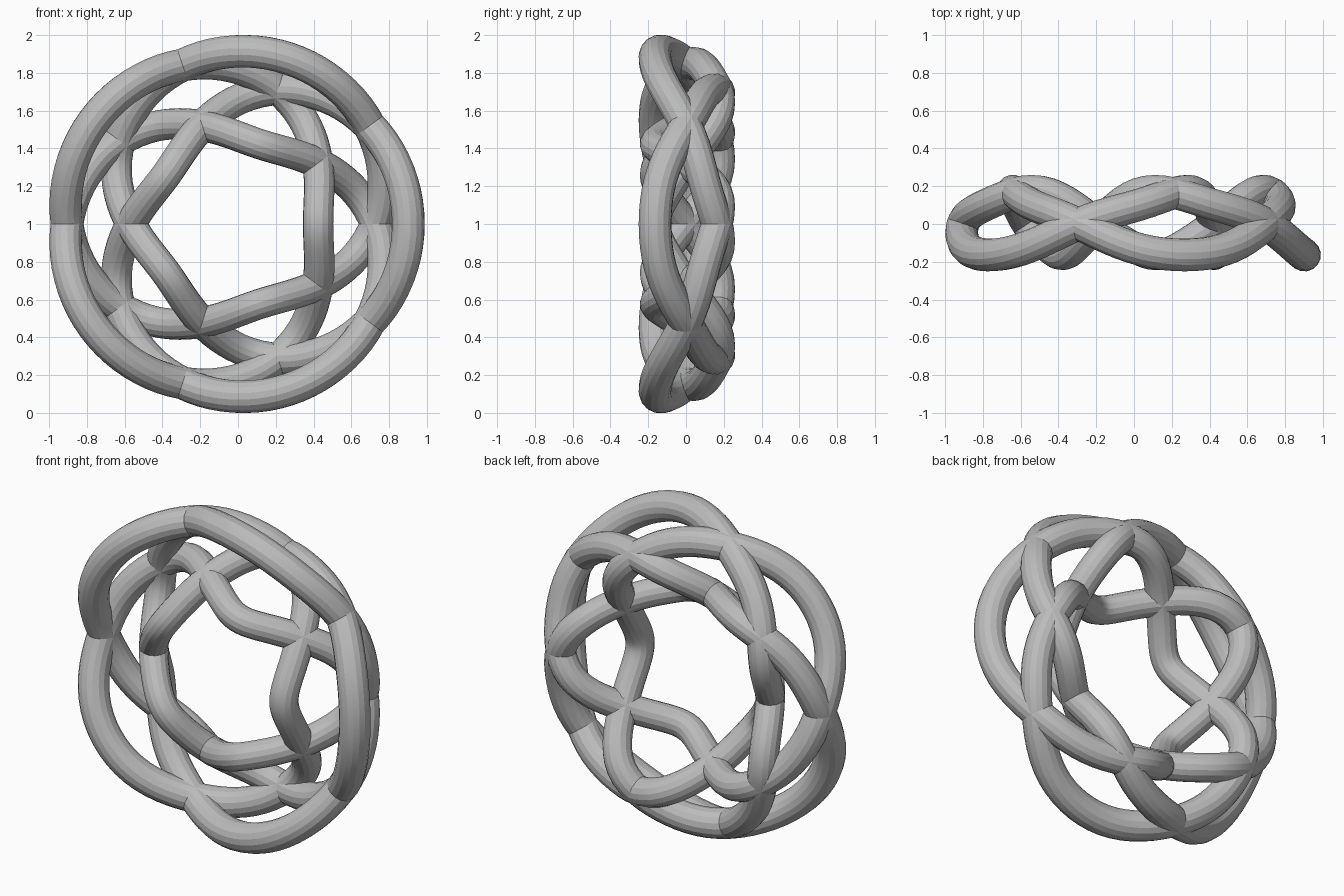
import bpy
from math import sin, cos, pi

if "Cube" in bpy.data.objects:
    bpy.data.objects.remove(bpy.data.objects["Cube"])

# Single grey material
grey = bpy.data.materials.new("plain_grey")
grey.use_nodes = True
colour = (0.5, 0.5, 0.5, 1)
grey.diffuse_color = colour
grey.node_tree.nodes["Principled BSDF"].inputs["Base Color"].default_value = colour

TURNS, LOBES = 4, 5      # once closed, the strand circles four times with five lobes
STEPS = 400
DEPTH = 0.164            # front-back swing
TUBE = 0.084


def strand_point(a, p):
    """Point on the closed strand, weaving in and out and front to back."""
    r = 0.716 + 0.239 * cos(p) - 0.033 * cos(2 * p)
    y = (-DEPTH * cos(2 * p) + 0.012 * (cos(3 * p) - cos(5 * p))
         - 0.007 * (cos(p) - cos(7 * p)))
    return r * cos(a) - 0.02, y, r * sin(a) + 1


# Strand path with a sixteen-sided section, slightly thicker on the outer lobes
curve = bpy.data.curves.new("knot_strand", "CURVE")
curve.dimensions = "3D"
curve.bevel_depth = TUBE
curve.bevel_resolution = 6
spline = curve.splines.new("POLY")
spline.points.add(STEPS - 1)
for i, point in enumerate(spline.points):
    t = 2 * pi * i / STEPS
    point.co = (*strand_point(TURNS * t, LOBES * t), 1)
    point.radius = 1 + 0.04 * cos(LOBES * t)
spline.use_cyclic_u = True
curve.materials.append(grey)

knot = bpy.data.objects.new("knot_strand", curve)
bpy.context.collection.objects.link(knot)

# Turn the swept tube into a mesh, keeping its long facets crisp
bpy.ops.object.select_all(action="DESELECT")
knot.select_set(True)
bpy.context.view_layer.objects.active = knot
bpy.ops.object.convert(target="MESH")
bpy.ops.object.shade_smooth_by_angle(angle=pi / 10)
